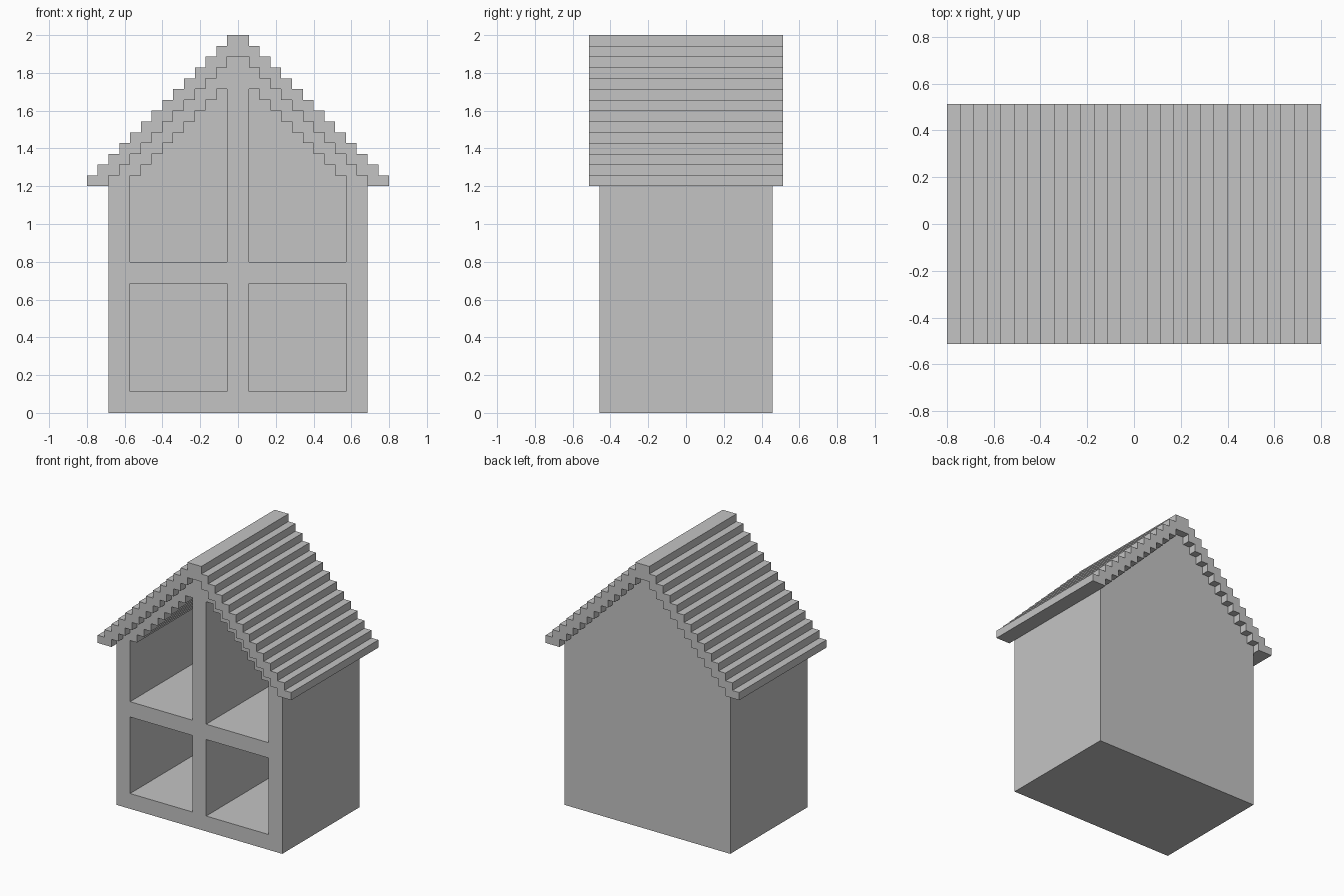
import bpy
import bmesh

if "Cube" in bpy.data.objects:
    bpy.data.objects.remove(bpy.data.objects["Cube"], do_unlink=True)

U = 2 / 35  # one building unit

grey = bpy.data.materials.new("plain grey")
grey.use_nodes = True
colour = (0.55, 0.55, 0.55, 1)
grey.diffuse_color = colour
grey.node_tree.nodes["Principled BSDF"].inputs["Base Color"].default_value = colour


def stair(x, z, steps):
    """Stepped line rising towards the ridge."""
    points = []
    for k in range(steps):
        points += [(x - k, z + k), (x - k, z + k + 1)]
    return points


def mirror(points):
    return [(-x, z) for x, z in reversed(points)]


def extrude_profiles(name, profiles, y0, y1):
    """Extrude closed x-z outlines along y into one object."""
    bm = bmesh.new()
    for outline in profiles:
        face = bm.faces.new([bm.verts.new((x * U, y0 * U, z * U)) for x, z in outline])
        out = bmesh.ops.extrude_face_region(bm, geom=[face], use_keep_orig=True)
        moved = [v for v in out["geom"] if isinstance(v, bmesh.types.BMVert)]
        bmesh.ops.translate(bm, verts=moved, vec=(0, (y1 - y0) * U, 0))
    bmesh.ops.recalc_face_normals(bm, faces=bm.faces)
    mesh = bpy.data.meshes.new(name)
    bm.to_mesh(mesh)
    bm.free()
    mesh.materials.append(grey)
    obj = bpy.data.objects.new(name, mesh)
    bpy.context.collection.objects.link(obj)
    return obj


# House body with stepped gables
side = [(12, 0)] + stair(12, 21, 12)[1:]
body = extrude_profiles("house_body", [side + mirror(side)], -8, 8)

# Four open rooms cut in from the front
lower = [(1, 2), (10, 2), (10, 12), (1, 12)]
upper = [(1, 14), (10, 14)] + stair(10, 21, 9)[1:] + [(1, 30)]
rooms = extrude_profiles("room_cutter",
                         [lower, upper, mirror(lower), mirror(upper)], -10, 6)
rooms.hide_render = True
cut = body.modifiers.new("rooms", 'BOOLEAN')
cut.operation = 'DIFFERENCE'
cut.solver = 'EXACT'
cut.object = rooms
bpy.context.view_layer.objects.active = body
bpy.ops.object.modifier_apply(modifier=cut.name)
bpy.data.objects.remove(rooms, do_unlink=True)

# Stepped roof overhanging on every side
outer = stair(14, 21, 14)
inner = stair(12, 21, 12)
outline = outer + mirror(outer) + mirror(inner)[::-1] + inner[::-1]
extrude_profiles("stepped_roof", [outline], -9, 9)
